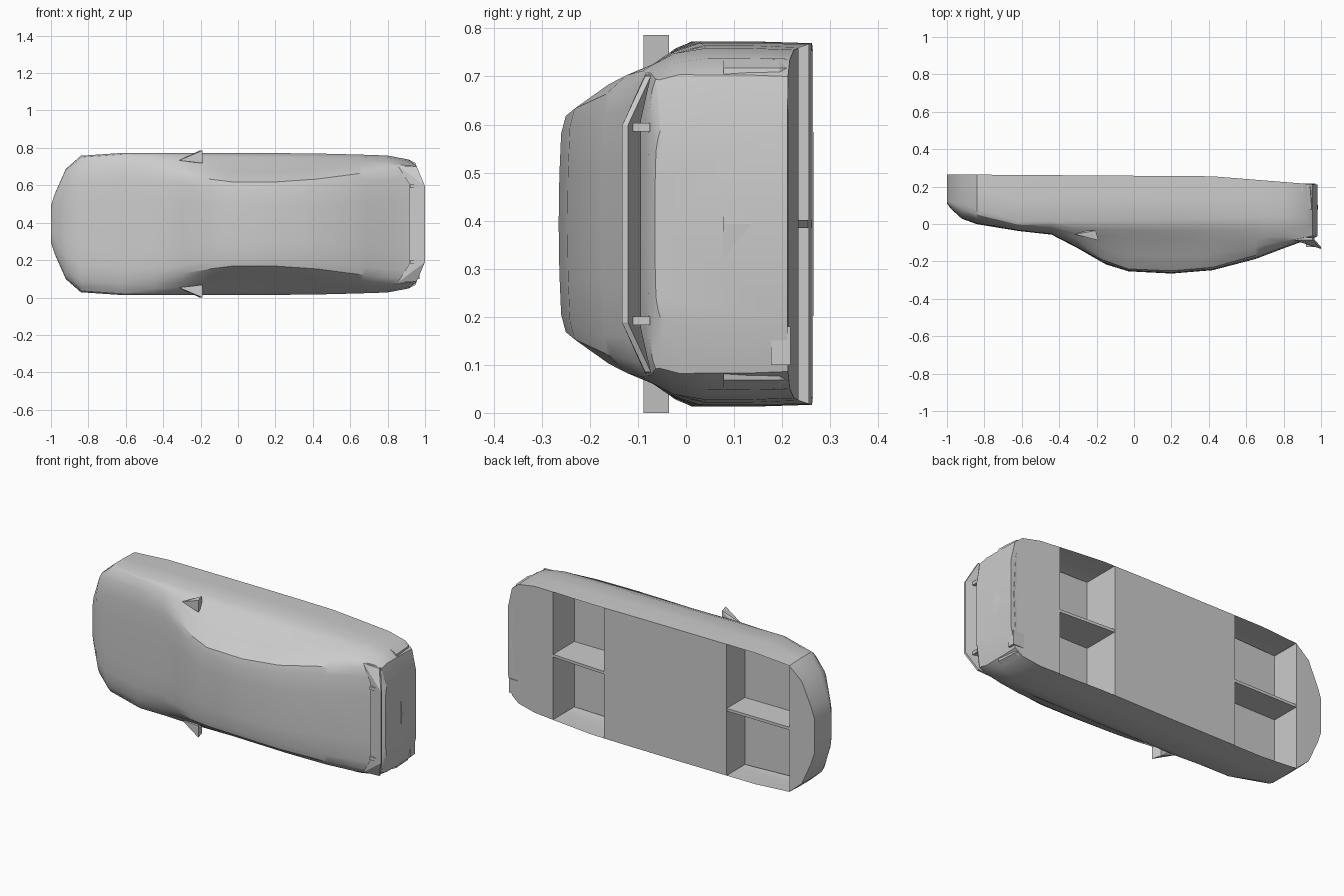
import bpy, bmesh, math

if "Cube" in bpy.data.objects:
    bpy.data.objects.remove(bpy.data.objects["Cube"])

MID_Z = 0.393          # the car lies on its side: width runs along z, its roof faces -y

# Body stations: x, half width, belt y, cabin base (z, y), roof edge (z, y), centre y
STATIONS = [
    (-1.00, .10, .120, .09, .116, .06, .112, .110),
    (-.98, .16, .120, .145, .100, .10, .085, .082),
    (-.92, .295, .110, .275, .060, .20, .035, .028),
    (-.84, .365, .080, .335, .030, .26, .006, -.001),
    (-.62, .380, .012, .350, -.014, .27, -.033, -.037),
    (-.44, .380, .014, .345, -.025, .27, -.047, -.057),
    (-.30, .380, .018, .338, -.050, .265, -.115, -.130),
    (-.15, .380, .020, .328, -.062, .24, -.198, -.216),
    (-.03, .380, .022, .322, -.070, .225, -.240, -.253),
    (.20, .379, .026, .322, -.075, .225, -.250, -.265),
    (.42, .377, .030, .325, -.075, .24, -.232, -.247),
    (.65, .371, .037, .332, -.070, .27, -.167, -.187),
    (.80, .366, .042, .332, -.068, .285, -.112, -.130),
    (.91, .345, .046, .315, -.066, .29, -.078, -.090),
    (.955, .310, .050, .300, -.055, .28, -.070, -.080),
    (.980, .200, .050, .195, -.045, .18, -.058, -.065),
]
WELLS = [(-.84, -.44, .095), (.34, .68, .04)]


def floor_y(x):
    if x < .42:
        return .265 - .01 * (x + 1) / 1.42
    return .255 - .04 * min((x - .42) / .50, 1.1)


def station_at(x):
    for a, b in zip(STATIONS, STATIONS[1:]):
        if a[0] <= x <= b[0]:
            t = (x - a[0]) / (b[0] - a[0])
            return tuple(p + (q - p) * t for p, q in zip(a, b))


def section(s):
    x, w, belt, wc, yc, wr, yr, yt = s
    fy = floor_y(x)
    pts = [(0, fy), (w * .99, fy), (w, (belt + fy) / 2), (w, belt), (w * .5 + wc * .5 + .006, belt * .4 + yc * .6),
           (wc, yc), (wc * .45 + wr * .55 + .012, yc * .45 + yr * .55),
           (wr, yr), (wr * .84, yr * .35 + yt * .65), (wr * .45, yr * .1 + yt * .9), (0, yt)]
    return [(x, y, z) for z, y in pts]


def make_object(name, bm, mirror=True, smooth=None):
    bmesh.ops.recalc_face_normals(bm, faces=bm.faces)
    me = bpy.data.meshes.new(name)
    bm.to_mesh(me)
    bm.free()
    ob = bpy.data.objects.new(name, me)
    bpy.context.collection.objects.link(ob)
    ob.location.z = MID_Z
    if mirror:
        m = ob.modifiers.new("mirror", 'MIRROR')
        m.use_axis = (False, False, True)
        m.use_clip = True
    if smooth:
        bpy.ops.object.select_all(action='DESELECT')
        bpy.context.view_layer.objects.active = ob
        ob.select_set(True)
        bpy.ops.object.shade_smooth_by_angle(angle=math.radians(smooth))
    return ob


def hull(name, pts, mirror=True):
    bm = bmesh.new()
    for p in pts:
        bm.verts.new(p)
    bmesh.ops.convex_hull(bm, input=bm.verts)
    bmesh.ops.dissolve_limit(bm, angle_limit=.02, verts=bm.verts, edges=bm.edges)
    return make_object(name, bm, mirror)


def box(name, x0, x1, y0, y1, z0, z1, mirror=True):
    hull(name, [(x, y, z) for x in (x0, x1) for y in (y0, y1) for z in (z0, z1)], mirror)


# Body shell, lofted nose to tail, with the floor left open at the wheel wells
stations = sorted(STATIONS + [station_at(x) for x in WELLS[1][:2]])
bm = bmesh.new()
rings = [[bm.verts.new(p) for p in section(s)] for s in stations]
for s, t, a, b in zip(stations, stations[1:], rings, rings[1:]):
    open_floor = any(x0 - .01 < s[0] and t[0] < x1 + .01 for x0, x1, _ in WELLS)
    for i in range(1 if open_floor else 0, len(a) - 1):
        bm.faces.new((a[i], a[i + 1], b[i + 1], b[i]))
bm.faces.new(rings[0])
bm.faces.new(rings[-1])
make_object("body", bm, smooth=28)

# Wheel wells: end walls and roof, with a thin divider down the middle
for name, (x0, x1, top) in zip(("front", "rear"), WELLS):
    bm = bmesh.new()
    ends = []
    for x in (x0, x1):
        w = station_at(x)[1] * .99
        ends.append([bm.verts.new(p) for p in
                     ((x, floor_y(x), 0), (x, floor_y(x), w), (x, top, w), (x, top, 0))])
        bm.faces.new(ends[-1])
    a, b = ends
    bm.faces.new((a[2], a[3], b[3], b[2]))
    make_object(name + "_wheel_well", bm)
    hull(name + "_well_divider", [(x, y, z) for x in (x0, x1) for y in (top, floor_y(x) - .002)
                                  for z in (-.008, .008)], mirror=False)

# Rear bumper, bowed outward
outline = ((.91, 0), (.91, .345), (.95, .325), (.972, .22), (.984, 0))
hull("rear_bumper", [(x - (.008 if y > .19 else 0), y, z) for x, z in outline for y in (.078, .195)]
     + [(x - .02, .213, z) for x, z in outline[1:]])

# Rear spoiler: raised centre blade, sloping end pieces, two short supports
blade = [(.915, -.106, z) for z in (0, .215)] + [(.999, -.133, z) for z in (0, .205)]
tips = [(.855, -.085, .312), (.955, -.085, .308)]
hull("spoiler_blade", blade + [(x, y + .012, z) for x, y, z in blade])
inner = [blade[1], blade[3]]
hull("spoiler_end", inner + tips + [(x, y + .012, z) for x, y, z in inner + tips])
box("spoiler_support", .92, .965, -.122, -.075, .192, .21)

# Door mirrors: wedges widening to the rear
hull("door_mirror", [(-.315, -.055, .34), (-.27, -.035, .335)]
     + [(x, y, z) for x, y in ((-.19, -.088), (-.205, -.035)) for z in (.325, .393)])

# Exhaust tip, one side only
box("exhaust_tip", .90, .97, .177, .217, -.293, -.213, mirror=False)
